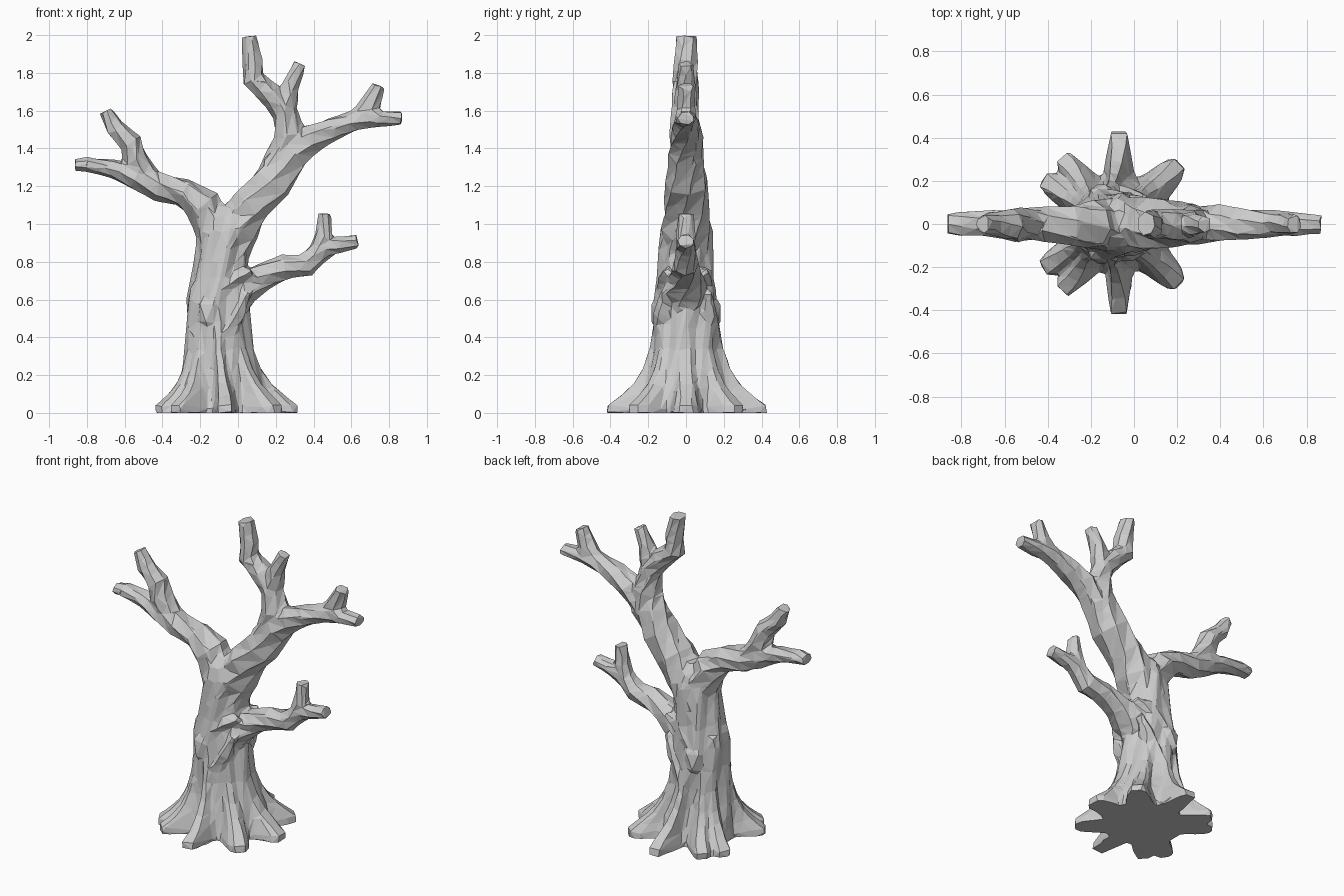
import bpy, bmesh, math, random
from mathutils import Vector

random.seed(4)
bm = bmesh.new()
TAU = 2 * math.pi


def loft(rings):
    """Skin a closed shape through rings of points, with flat end caps."""
    loops = [[bm.verts.new(p) for p in ring] for ring in rings]
    n = len(loops[0])
    faces = [bm.faces.new(loops[0]), bm.faces.new(loops[-1])]
    for a, b in zip(loops, loops[1:]):
        for i in range(n):
            j = (i + 1) % n
            faces.append(bm.faces.new((a[i], a[j], b[j], b[i])))
    bmesh.ops.recalc_face_normals(bm, faces=faces)


def limb(path, sides=7, y=0):
    """Tapered branch: points are (x, z, radius, half depth in y)."""
    pts = [Vector((p[0], y, p[1])) for p in path]
    rings = []
    for i, (x, z, r, d) in enumerate(path):
        t = (pts[min(i + 1, len(pts) - 1)] - pts[max(i - 1, 0)]).normalized()
        side = Vector((t.z, 0, -t.x))
        end = i == len(path) - 1
        ring = []
        for k in range(sides):
            a = TAU * k / sides + i * 0.35
            w = 1.04 if end else random.uniform(0.98, 1.18)
            ring.append(pts[i] + w * (side * r * math.cos(a) + Vector((0, d * math.sin(a), 0))))
        rings.append(ring)
    loft(rings)


# trunk with flaring roots: (angle in degrees, length, half width at the tip)
ROOTS = [(0, 0.39, 0.06), (45, 0.40, 0.055), (90, 0.43, 0.045), (131, 0.41, 0.05),
         (150, 0.41, 0.05), (210, 0.41, 0.05), (229, 0.41, 0.05), (270, 0.42, 0.042),
         (315, 0.40, 0.055)]
# height, centre x, half width, half depth, root reach, root width
LEVELS = [(0.0, -0.07, 0.25, 0.23, 1.0, 1.0), (0.04, -0.07, 0.245, 0.225, 0.99, 0.9),
          (0.085, -0.07, 0.235, 0.215, 0.84, 0.8), (0.15, -0.08, 0.22, 0.20, 0.67, 0.7),
          (0.23, -0.09, 0.195, 0.18, 0.55, 0.6), (0.34, -0.10, 0.175, 0.165, 0.46, 0.5),
          (0.47, -0.105, 0.165, 0.165, 0.41, 0.4), (0.60, -0.11, 0.16, 0.16, 0, 0),
          (0.72, -0.095, 0.145, 0.145, 0, 0), (0.85, -0.085, 0.135, 0.14, 0, 0),
          (0.96, -0.075, 0.13, 0.135, 0, 0), (1.04, -0.07, 0.11, 0.11, 0, 0),
          (1.10, -0.07, 0.06, 0.06, 0, 0)]
rings = []
for z, cx, rx, ry, reach, wide in LEVELS:
    ring = []
    for k in range(72):
        a = TAU * k / 72
        r = 1 / math.hypot(math.cos(a) / rx, math.sin(a) / ry)
        r *= 1 + 0.07 * math.sin(7 * a - 9 * z) * min(1, z * 4)
        for deg, length, width in ROOTS:
            d = a - math.radians(deg)
            if reach and math.cos(d) > 0.3:
                reach_r, w = length * reach, width * wide
                taper = 2.3 * w / (abs(math.sin(d)) + 1.3 * w * math.cos(d) / reach_r)
                r = max(r, min(reach_r / math.cos(d), taper))
        ring.append((cx + r * math.cos(a), r * math.sin(a), z))
    rings.append(ring)
loft(rings)

# bark knots and slanting bark strands on both faces of the trunk
for s in (-1, 1):
    for x, y, z, size in [(-0.15, 0.12, 0.53, 0.075), (-0.21, 0.05, 0.62, 0.06)]:
        ball = bmesh.ops.create_icosphere(bm, subdivisions=1, radius=size)["verts"]
        for v in ball:
            v.co = Vector((x, y * s, z)) + Vector((v.co.x, v.co.y, v.co.z * 1.5))
    limb([(-0.24, 0.40, 0.02, 0.02), (-0.16, 0.52, 0.05, 0.06), (-0.08, 0.64, 0.05, 0.06),
          (0.0, 0.72, 0.04, 0.045), (0.07, 0.75, 0.02, 0.02)], 5, 0.1 * s)
    limb([(-0.17, 0.20, 0.02, 0.03), (-0.08, 0.36, 0.04, 0.06), (0.0, 0.52, 0.04, 0.05),
          (0.05, 0.64, 0.02, 0.02)], 5, 0.12 * s)
    limb([(-0.17, 0.64, 0.02, 0.02), (-0.11, 0.78, 0.045, 0.055), (-0.04, 0.92, 0.045, 0.055),
          (0.04, 1.05, 0.02, 0.02)], 5, 0.085 * s)

# left limb and its upward fork
limb([(-0.10, 0.82, 0.11, 0.11), (-0.125, 0.97, 0.105, 0.115), (-0.185, 1.10, 0.10, 0.105),
      (-0.29, 1.165, 0.073, 0.09), (-0.42, 1.195, 0.076, 0.085), (-0.54, 1.25, 0.065, 0.075),
      (-0.67, 1.295, 0.045, 0.06), (-0.80, 1.315, 0.038, 0.055), (-0.865, 1.31, 0.033, 0.05)])
limb([(-0.47, 1.22, 0.07, 0.07), (-0.545, 1.34, 0.062, 0.075), (-0.565, 1.43, 0.06, 0.07),
      (-0.655, 1.51, 0.048, 0.055), (-0.70, 1.60, 0.036, 0.045)])

# main right limb, rising to the tall top
limb([(-0.09, 0.82, 0.12, 0.125), (-0.01, 0.98, 0.12, 0.125), (0.07, 1.10, 0.105, 0.115),
      (0.18, 1.22, 0.105, 0.105), (0.26, 1.35, 0.10, 0.095), (0.275, 1.47, 0.08, 0.085),
      (0.245, 1.60, 0.062, 0.07), (0.165, 1.69, 0.06, 0.075), (0.08, 1.765, 0.06, 0.07),
      (0.08, 1.86, 0.05, 0.06), (0.055, 1.995, 0.042, 0.058)])
# short fork below the top
limb([(0.24, 1.56, 0.055, 0.06), (0.26, 1.67, 0.06, 0.06), (0.285, 1.75, 0.044, 0.05),
      (0.33, 1.85, 0.037, 0.04)])
# upper right branch and its twig
limb([(0.20, 1.27, 0.09, 0.09), (0.30, 1.38, 0.085, 0.085), (0.39, 1.455, 0.07, 0.08),
      (0.50, 1.505, 0.06, 0.07), (0.64, 1.555, 0.05, 0.06), (0.75, 1.56, 0.042, 0.055),
      (0.87, 1.56, 0.037, 0.045)])
limb([(0.60, 1.54, 0.04, 0.05), (0.695, 1.60, 0.062, 0.05), (0.745, 1.735, 0.038, 0.045)])
# lower right branch and its twig
limb([(-0.12, 0.42, 0.07, 0.12), (-0.05, 0.56, 0.095, 0.12), (0.04, 0.67, 0.09, 0.11),
      (0.14, 0.725, 0.075, 0.085), (0.25, 0.77, 0.062, 0.07), (0.36, 0.785, 0.062, 0.06),
      (0.45, 0.87, 0.055, 0.055), (0.54, 0.89, 0.042, 0.05), (0.635, 0.91, 0.037, 0.045)])
limb([(0.41, 0.83, 0.05, 0.05), (0.455, 0.94, 0.045, 0.05), (0.46, 1.055, 0.034, 0.045)])

mesh = bpy.data.meshes.new("tree")
bm.to_mesh(mesh)
bm.free()
tree = bpy.data.objects.new("tree", mesh)
bpy.context.collection.objects.link(tree)

# grey bark
bark = bpy.data.materials.new("grey bark")
bark.diffuse_color = (0.6, 0.6, 0.6, 1)
mesh.materials.append(bark)

# fuse the parts, then reduce to irregular flat facets
fuse = tree.modifiers.new("fuse", 'REMESH')
fuse.mode = 'VOXEL'
fuse.voxel_size = 0.013
facet = tree.modifiers.new("facet", 'DECIMATE')
facet.ratio = 0.04
